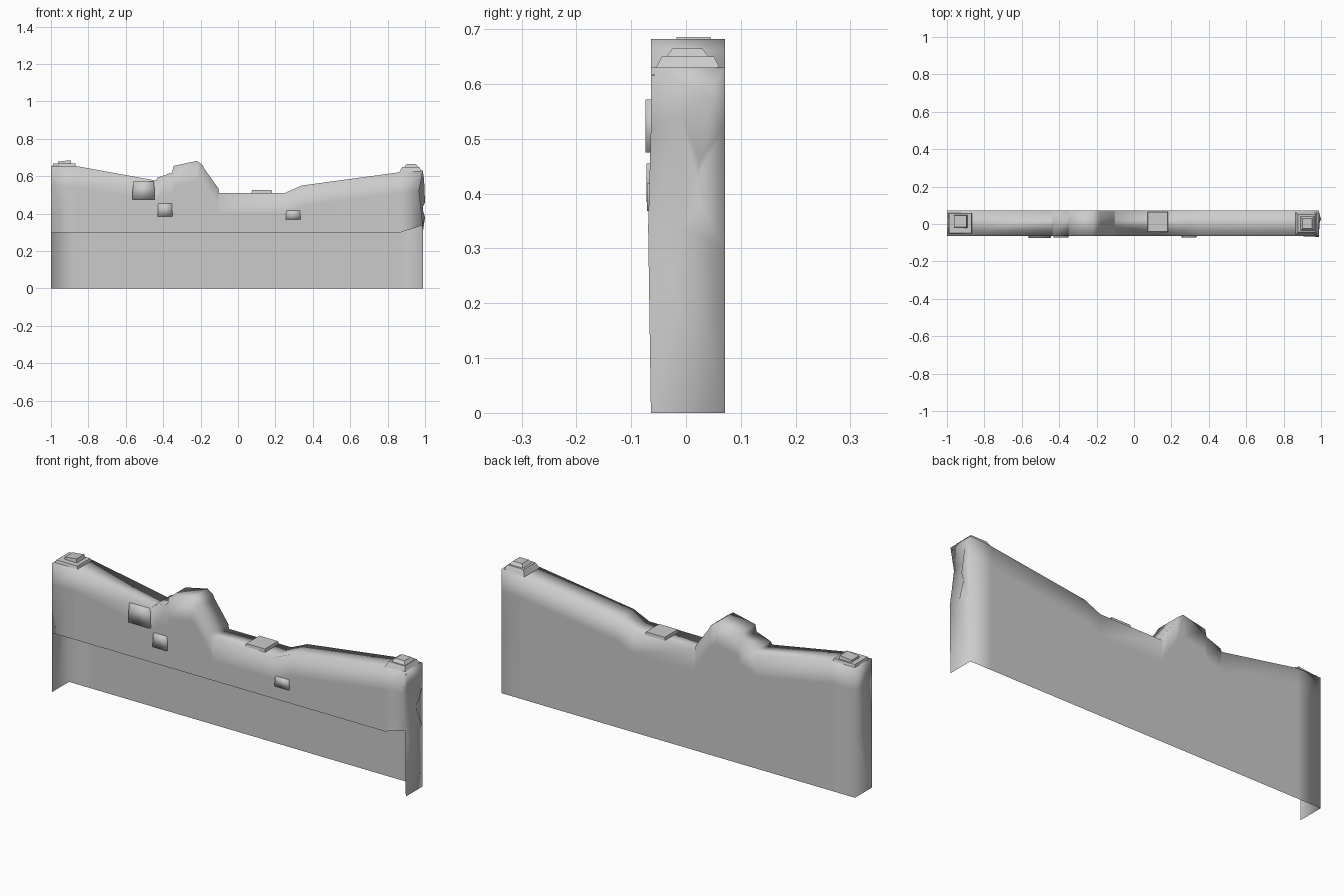
import bpy, bmesh, math
from mathutils import Matrix, Vector

if "Cube" in bpy.data.objects:
    bpy.data.objects.remove(bpy.data.objects["Cube"])

YF, YB = -0.064, 0.071


def finish(bm, name, angle=None):
    bmesh.ops.recalc_face_normals(bm, faces=bm.faces)
    me = bpy.data.meshes.new(name)
    bm.to_mesh(me)
    bm.free()
    ob = bpy.data.objects.new(name, me)
    bpy.context.collection.objects.link(ob)
    bpy.ops.object.select_all(action='DESELECT')
    ob.select_set(True)
    bpy.context.view_layer.objects.active = ob
    if angle is None:
        bpy.ops.object.shade_smooth()
    else:
        bpy.ops.object.shade_smooth_by_angle(angle=math.radians(angle))
    return ob


# wall shell: ruined top outline (x, z), open underneath and at the lower front
outline = [(-1, .655), (-.87, .655), (-.44, .577), (-.43, .592), (-.352, .62),
           (-.345, .655), (-.22, .682), (-.19, .66), (-.18, .64), (-.105, .535),
           (-.10, .51), (.25, .51), (.34, .55), (.87, .622), (.988, .63)]
bm = bmesh.new()
rings = []
for i, (x, z) in enumerate(outline):
    last = i == len(outline) - 1
    zb = .338 if last else .3
    drop = .11
    pts = [(x, YF - (.005 if last else 0), zb),
           (x - (.02 if last else 0), YF, z - drop),
           (x, YF, z), (x, YB, z), (x, YB, z - drop), (x, YB, .3), (x, YB, 0)]
    rings.append([bm.verts.new(p) for p in pts])
for a, b in zip(rings, rings[1:]):
    for j in range(6):
        bm.faces.new((a[j], b[j], b[j + 1], a[j + 1]))

# intact left end
L = rings[0]
foot = bm.verts.new((-1, YF, 0))
bm.faces.new((foot, L[6], L[5], L[0]))
bm.faces.new((L[0], L[5], L[4], L[1]))
bm.faces.new((L[1], L[4], L[3], L[2]))

# chipped right end
f0, f1, f2, b2, b1, b0, bb = rings[-1]
foot = bm.verts.new((.988, YF, 0))
p = bm.verts.new((.962, -.01, .542))
r = bm.verts.new((.985, -.01, .338))
q1 = bm.verts.new((1.0, .025, .38))
q2 = bm.verts.new((.985, .02, .43))
q3 = bm.verts.new((1.0, .025, .46))
s = bm.verts.new((.995, .04, .58))
for f in ((foot, bb, b0, r, f0), (f0, r, p, f1), (f1, p, f2), (f2, p, s),
          (f2, s, b2), (s, b1, b2), (p, q3, s), (q3, b1, s), (p, q2, q3),
          (p, r, q2), (r, q1, q2), (q1, b0, q2), (q2, b0, b1),
          (q2, b1, q3), (r, b0, q1)):
    bm.faces.new(f)
finish(bm, "ruined_wall")


def stone(name, x, y, z, inset=(0, 0), tilt=0, angle=40):
    """Tapered block; x, y, z are (min, max), inset shrinks the top in x and y."""
    bm = bmesh.new()
    bmesh.ops.create_cube(bm, size=1)
    size = [v[1] - v[0] for v in (x, y, z)]
    mid = Vector([(v[0] + v[1]) / 2 for v in (x, y, z)])
    for v in bm.verts:
        top = v.co.z > 0
        v.co = Vector([v.co[k] * size[k] for k in range(3)])
        if top:
            v.co.x -= math.copysign(inset[0], v.co.x)
            v.co.y -= math.copysign(inset[1], v.co.y)
    bmesh.ops.transform(bm, matrix=Matrix.Translation(mid) @ Matrix.Rotation(tilt, 4, 'Y'), verts=bm.verts)
    finish(bm, name, angle)


# exposed stones on the front face
for i, (x, z, y) in enumerate([((-.565, -.445), (.475, .572), -.074),
                               ((-.43, -.35), (.385, .455), -.072),
                               ((.255, .335), (.368, .418), -.071)]):
    stone(f"face_stone_{i + 1}", x, (y, -.05), z, (.004, 0), angle=100)

# loose stones along the top
stone("flat_top_stone", (.07, .185), (-.045, .068), (.50, .525), (.005, .004))
stone("left_cap_base", (-.998, -.86), (-.06, .068), (.63, .668), (.01, .012))
stone("left_cap_stone", (-.965, -.89), (-.022, .05), (.655, .682), (.005, .005), -.12)
stone("right_cap_base", (.86, .986), (-.062, .069), (.615, .65), (.018, .018))
stone("right_cap_stone", (.885, .968), (-.04, .045), (.645, .665), (.016, .016))
